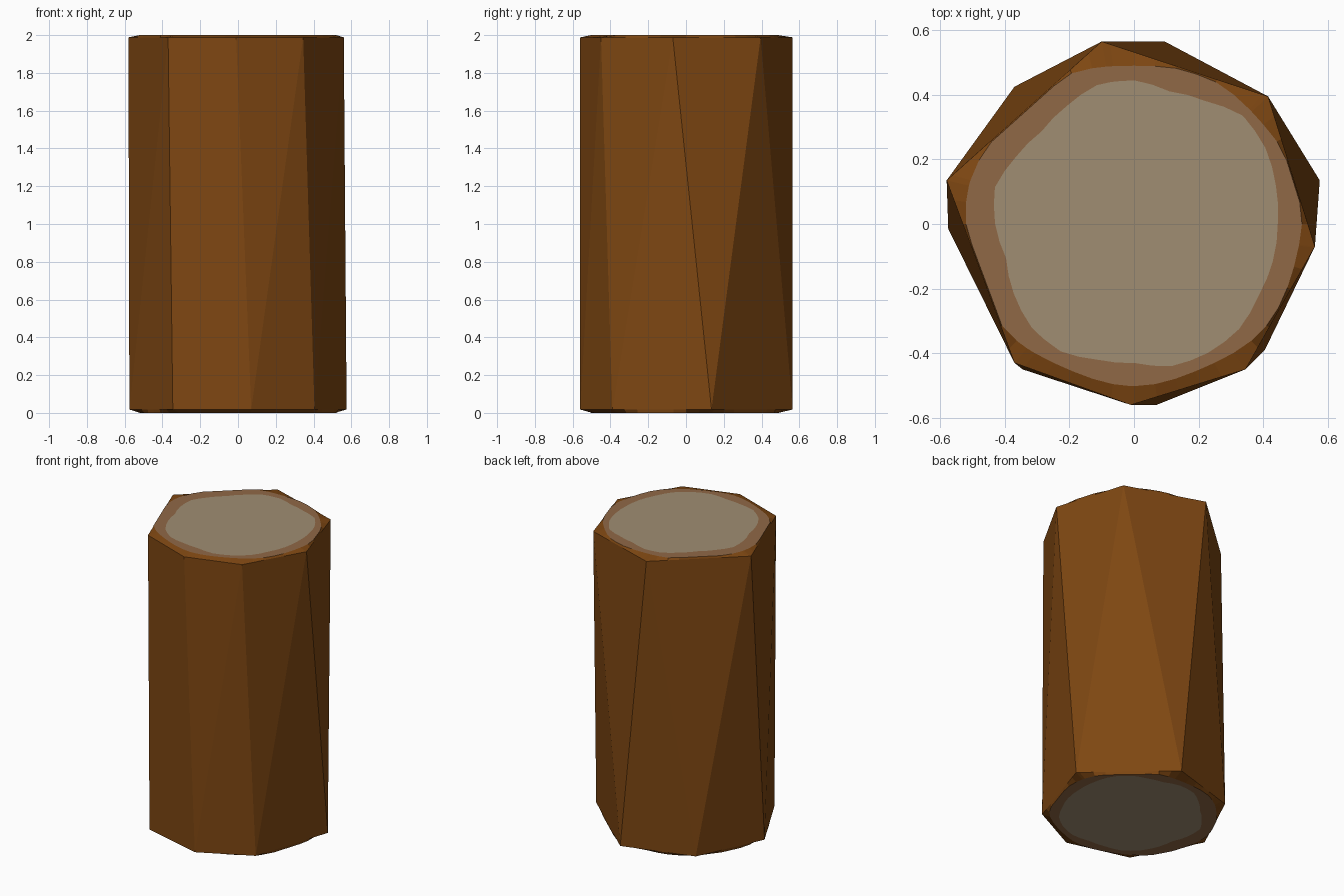
import bpy, bmesh, math
from mathutils import Vector

if "Cube" in bpy.data.objects:
    bpy.data.objects.remove(bpy.data.objects["Cube"])


def material(name, rgb):
    m = bpy.data.materials.new(name)
    m.diffuse_color = (*rgb, 1)
    m.use_nodes = True
    m.node_tree.nodes["Principled BSDF"].inputs["Base Color"].default_value = m.diffuse_color
    return m


MATS = [material("bark brown", (0.21, 0.063, 0.006)),
        material("sapwood tan", (0.28, 0.14, 0.062)),
        material("heartwood beige", (0.35, 0.27, 0.17))]

# Seven-sided end outlines, counter-clockwise and slightly twisted
TOP = [(.56, -.07), (.415, .395), (-.10, .565), (-.58, .135),
       (-.37, -.43), (-.01, -.56), (.345, -.45)]
BOTTOM = [(.575, .135), (.095, .565), (-.37, .425), (-.575, -.015),
          (-.345, -.45), (.07, -.56), (.405, -.39)]
Z_LOW, Z_HIGH = 0.018, 1.988

# Irregular heartwood radius, every 15 degrees
CORE = [.445, .455, .47, .475, .44, .425, .445, .445, .42, .405, .42, .445,
        .43, .41, .43, .45, .455, .435, .43, .455, .46, .46, .445, .445]


def make_object(name, bm):
    bmesh.ops.recalc_face_normals(bm, faces=bm.faces)
    mesh = bpy.data.meshes.new(name)
    bm.to_mesh(mesh)
    bm.free()
    for m in MATS:
        mesh.materials.append(m)
    ob = bpy.data.objects.new(name, mesh)
    bpy.context.collection.objects.link(ob)
    return ob


def rim_radius(poly, a):
    """Distance from the centre to the polygon edge at angle a."""
    d = Vector((math.cos(a), math.sin(a)))
    for i, p in enumerate(poly):
        p = Vector(p)
        e = Vector(poly[(i + 1) % len(poly)]) - p
        den = d.x * e.y - d.y * e.x
        if abs(den) < 1e-9:
            continue
        r = (p.x * e.y - p.y * e.x) / den
        s = (p.x * d.y - p.y * d.x) / den
        if r > 0 and -1e-6 <= s <= 1 + 1e-6:
            return r
    return 0.55


def core_radius(a):
    t = (a / math.radians(15)) % 24
    i = int(t) % 24
    return CORE[i] + (CORE[(i + 1) % 24] - CORE[i]) * (t - int(t))


def sap_radius(a, rim):
    r = 0.508 + 0.012 * math.cos(2 * a) + 0.006 * math.sin(7 * a)
    return min(r, rim - 0.004)


# Faceted bark sides
bm = bmesh.new()
t = [bm.verts.new((*p, Z_HIGH)) for p in TOP]
b = [bm.verts.new((*p, Z_LOW)) for p in BOTTOM]
for i in range(7):
    bm.faces.new((t[i - 1], b[i - 1], t[i]))
    bm.faces.new((b[i - 1], b[i], t[i]))
make_object("bark", bm)


# Cut ends: sloping bark edge, sapwood ring and heartwood
def cut_end(name, poly, z_rim, z_flat, up):
    angles = [math.radians(7.5 * i) for i in range(48)]
    angles += [math.atan2(y, x) % math.tau for x, y in poly]
    angles = sorted(set(angles))
    bm = bmesh.new()
    rings = [[], [], []]
    for a in angles:
        rim = rim_radius(poly, a)
        sap = sap_radius(a, rim)
        for ring, r, z in zip(rings, (rim, sap, min(core_radius(a), sap - 0.015)),
                              (z_rim, z_flat, z_flat)):
            ring.append(bm.verts.new((r * math.cos(a), r * math.sin(a), z)))
    n = len(angles)
    for k in range(2):
        for i in range(n):
            j = (i + 1) % n
            f = bm.faces.new((rings[k][i], rings[k][j],
                              rings[k + 1][j], rings[k + 1][i]))
            f.material_index = k
    centre = bm.verts.new((0, 0, z_flat))
    for i in range(n):
        f = bm.faces.new((rings[2][i], rings[2][(i + 1) % n], centre))
        f.material_index = 2
    ob = make_object(name, bm)
    # Make the end face outwards
    if (ob.data.polygons[-1].normal.z > 0) != up:
        ob.data.flip_normals()


cut_end("top_cut", TOP, Z_HIGH, 2.0, True)
cut_end("bottom_cut", BOTTOM, Z_LOW, 0.0, False)
